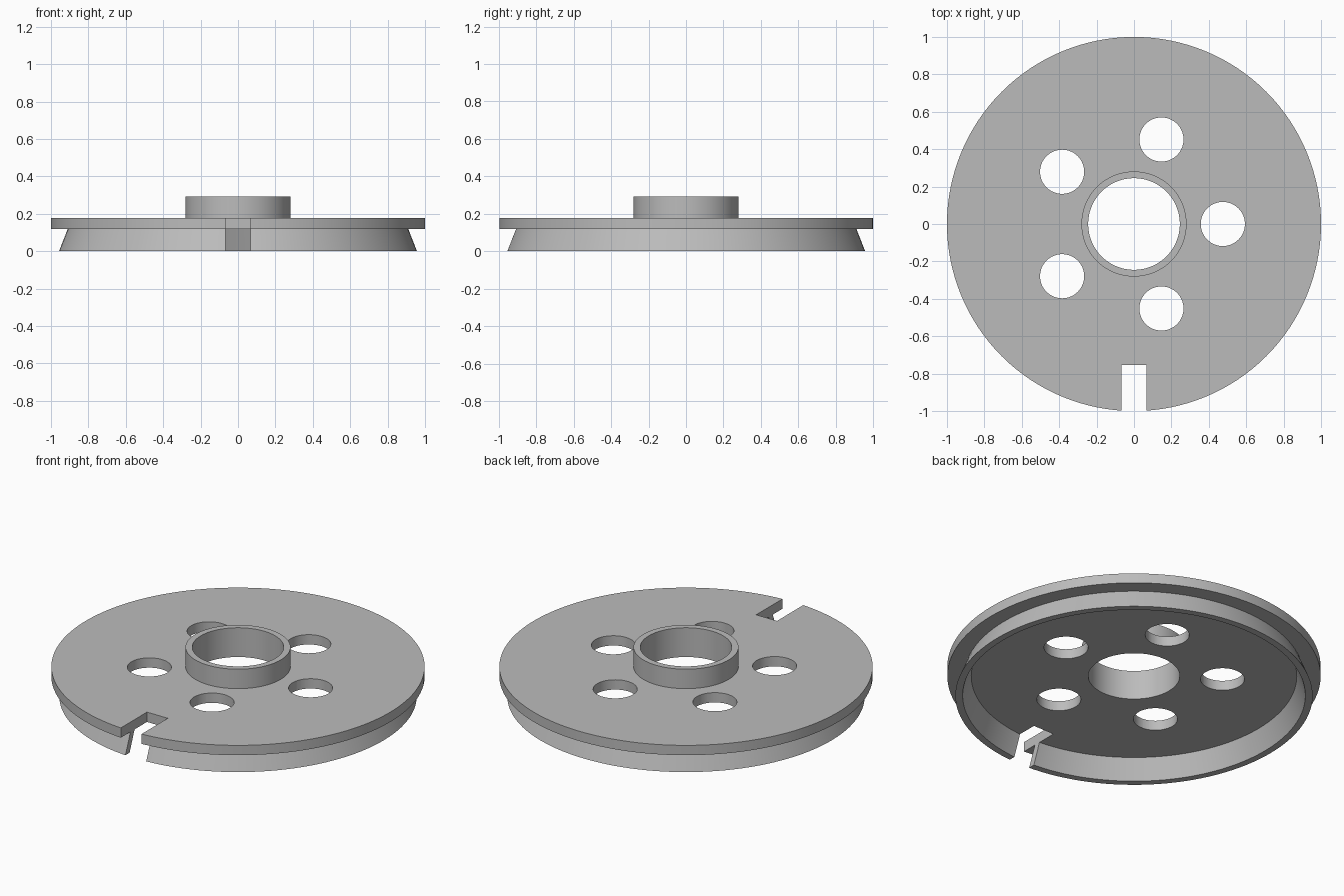
import bpy
import bmesh
from math import cos, sin, radians
from mathutils import Matrix, Vector

if "Cube" in bpy.data.objects:
    bpy.data.objects.remove(bpy.data.objects["Cube"], do_unlink=True)

SEGMENTS = 128

grey = bpy.data.materials.new("plain_grey")
grey.use_nodes = True
colour = (0.5, 0.5, 0.5, 1)
grey.diffuse_color = colour
grey.node_tree.nodes["Principled BSDF"].inputs["Base Color"].default_value = colour


def add_object(name, bm):
    bmesh.ops.recalc_face_normals(bm, faces=bm.faces)
    mesh = bpy.data.meshes.new(name)
    bm.to_mesh(mesh)
    bm.free()
    mesh.materials.append(grey)
    obj = bpy.data.objects.new(name, mesh)
    bpy.context.collection.objects.link(obj)
    return obj


def turned(name, profile):
    """Revolve a closed (radius, height) profile about the z axis."""
    bm = bmesh.new()
    rings = []
    for i in range(SEGMENTS):
        a = radians(360 * i / SEGMENTS)
        rings.append([bm.verts.new((r * cos(a), r * sin(a), z)) for r, z in profile])
    n = len(profile)
    for i in range(SEGMENTS):
        a, b = rings[i], rings[(i + 1) % SEGMENTS]
        for j in range(n):
            k = (j + 1) % n
            bm.faces.new((a[j], b[j], b[k], a[k]))
    return add_object(name, bm)


def cut(target, cutter):
    cutter.hide_render = True
    mod = target.modifiers.new("cut", "BOOLEAN")
    mod.operation = "DIFFERENCE"
    mod.solver = "EXACT"
    mod.object = cutter
    bpy.context.view_layer.objects.active = target
    bpy.ops.object.modifier_apply(modifier=mod.name)
    bpy.data.objects.remove(cutter, do_unlink=True)


# Disc with raised hub collar and flared skirt underneath
disc = turned("flanged_disc", [
    (0.245, 0.12), (0.245, 0.293), (0.281, 0.293), (0.281, 0.178),
    (1.0, 0.178), (1.0, 0.12), (0.91, 0.12), (0.957, 0.0),
    (0.918, 0.0), (0.872, 0.12),
])

# Five round holes spaced evenly about the hub
for i in range(5):
    a = radians(72 * i)
    bm = bmesh.new()
    bmesh.ops.create_cone(
        bm, cap_ends=True, segments=64, radius1=0.118, radius2=0.118, depth=0.4,
        matrix=Matrix.Translation((0.475 * cos(a), 0.475 * sin(a), 0.15)))
    cut(disc, add_object("hole_cutter", bm))

# Slot through the front rim and skirt
bm = bmesh.new()
bmesh.ops.create_cube(bm, size=1)
bmesh.ops.scale(bm, vec=Vector((0.136, 0.4, 0.6)), verts=bm.verts)
bmesh.ops.translate(bm, vec=Vector((0, -0.953, 0.1)), verts=bm.verts)
cut(disc, add_object("slot_cutter", bm))

# Smooth round walls, crisp edges
bpy.ops.object.select_all(action="DESELECT")
disc.select_set(True)
bpy.context.view_layer.objects.active = disc
bpy.ops.object.shade_smooth_by_angle(angle=radians(20))
